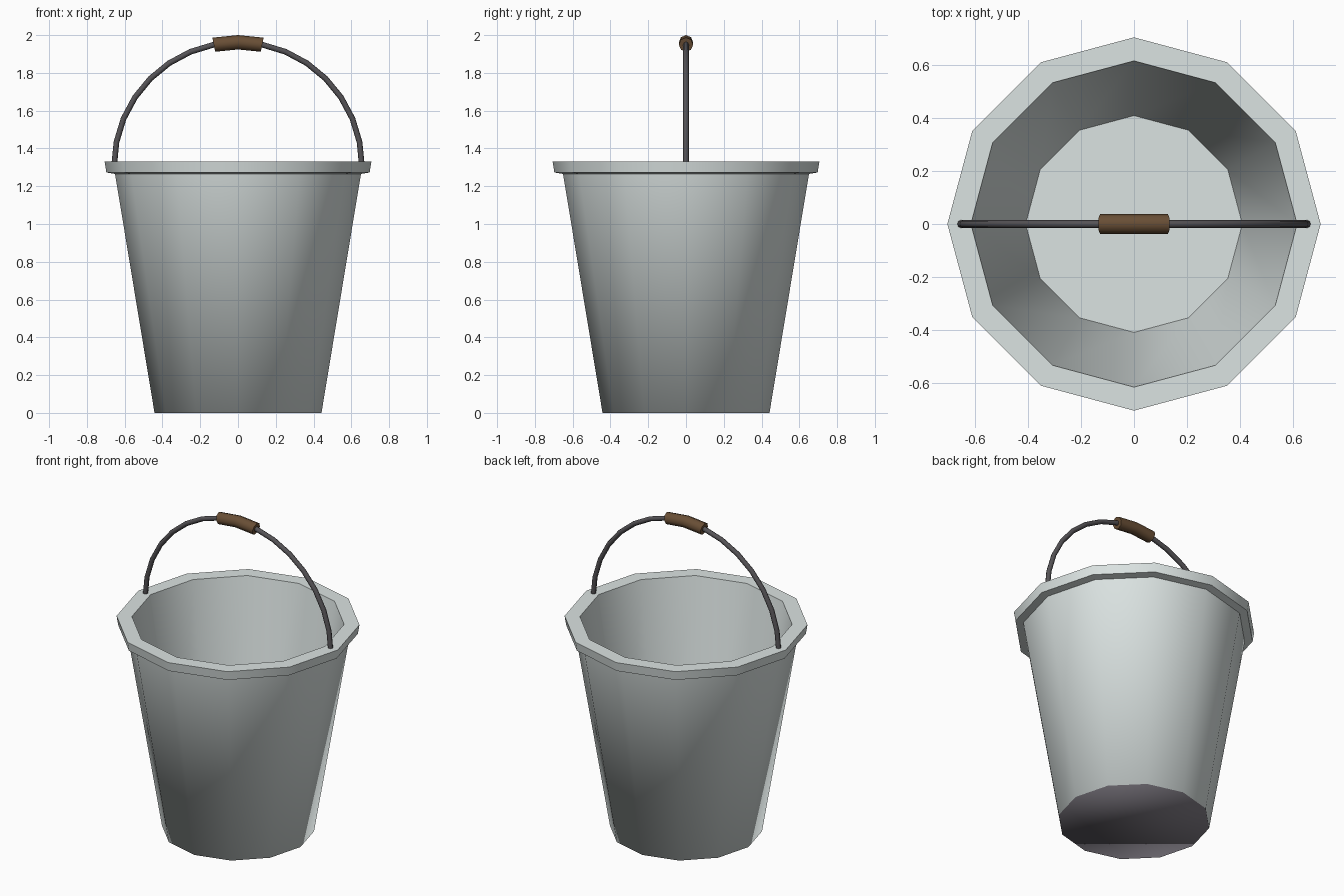
import bpy, math

if "Cube" in bpy.data.objects:
    bpy.data.objects.remove(bpy.data.objects["Cube"])

def material(name, rgb):
    m = bpy.data.materials.new(name)
    m.diffuse_color = (*rgb, 1)
    m.use_nodes = True
    m.node_tree.nodes["Principled BSDF"].inputs["Base Color"].default_value = m.diffuse_color
    return m

zinc = material("zinc grey", (0.71, 0.77, 0.76))
iron = material("dark iron", (0.09, 0.085, 0.092))
wood = material("brown wood", (0.14, 0.077, 0.036))
base = material("purple grey underside", (0.20, 0.185, 0.215))

def ring_mesh(name, rings, mat, angle):
    """Bridge equal rings of points, capping both ends."""
    n = len(rings[0])
    verts = [p for r in rings for p in r]
    faces = [(i * n + j, i * n + (j + 1) % n, (i + 1) * n + (j + 1) % n, (i + 1) * n + j)
             for i in range(len(rings) - 1) for j in range(n)]
    faces.append(tuple(reversed(range(n))))
    faces.append(tuple(range(len(verts) - n, len(verts))))
    me = bpy.data.meshes.new(name)
    me.from_pydata(verts, [], faces)
    me.update()
    ob = bpy.data.objects.new(name, me)
    bpy.context.collection.objects.link(ob)
    me.materials.append(mat)
    bpy.ops.object.select_all(action='DESELECT')
    ob.select_set(True)
    bpy.context.view_layer.objects.active = ob
    bpy.ops.object.mode_set(mode='EDIT')
    bpy.ops.mesh.select_all(action='SELECT')
    bpy.ops.mesh.normals_make_consistent(inside=False)
    bpy.ops.object.mode_set(mode='OBJECT')
    bpy.ops.object.shade_smooth_by_angle(angle=math.radians(angle))
    return ob

# Bucket: twelve-sided turned profile, outside up, over the rim, inside down
profile = [(0.442, 0), (0.651, 1.265), (0.697, 1.273), (0.706, 1.33),
           (0.617, 1.33), (0.41, 0.06)]
rings = [[(r * math.cos(k * math.pi / 6), r * math.sin(k * math.pi / 6), z)
          for k in range(12)] for r, z in profile]
bucket = ring_mesh("bucket", rings, zinc, 35)

# Underside: own colour, shading rounded over the bottom edge
me = bucket.data
me.materials.append(base)
for f in me.polygons:
    if f.center.z < 0.001:
        f.material_index = 1
for e in me.edges:
    if all(me.vertices[v].co.z < 0.001 for v in e.vertices):
        e.use_edge_sharp = False

# Handle and grip: tubes along a half circle of sixteen steps
def arc_tube(name, first, last, radius, sides, mat):
    rings = []
    for i in range(first, last + 1):
        a = math.pi * i / 16
        ring = []
        for k in range(sides):
            t = 2 * math.pi * k / sides
            d = 0.656 + radius * math.cos(t)
            ring.append((d * math.cos(a), radius * math.sin(t), 1.306 + d * math.sin(a)))
        rings.append(ring)
    return ring_mesh(name, rings, mat, 50)

arc_tube("handle", 0, 16, 0.015, 8, iron)
arc_tube("grip", 7, 9, 0.038, 8, wood)
